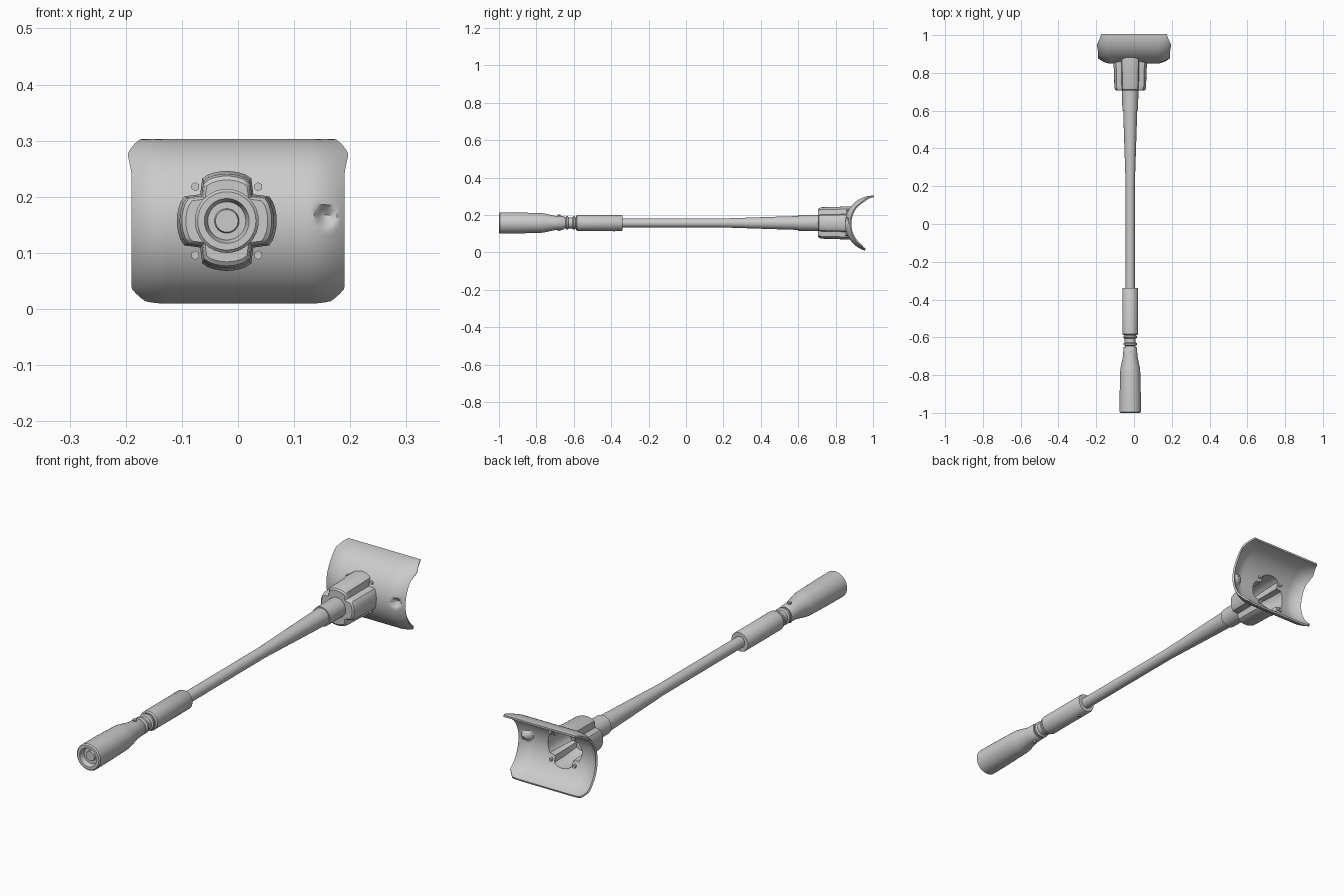
import bpy, bmesh, math
from mathutils import Vector, Matrix

if "Cube" in bpy.data.objects:
    bpy.data.objects.remove(bpy.data.objects["Cube"])

CX, CZ = -0.02, 0.157          # axis of the handle, along y
AY, AZ, AR = 1.0, 0.153, 0.15  # arc of the curved plate

grey = bpy.data.materials.new("plain_grey")
grey.diffuse_color = (0.6, 0.6, 0.6, 1)
grey.use_nodes = True
grey.node_tree.nodes["Principled BSDF"].inputs["Base Color"].default_value = grey.diffuse_color


def finish(name, bm, fix=True):
    if fix:
        bmesh.ops.recalc_face_normals(bm, faces=bm.faces)
    me = bpy.data.meshes.new(name)
    bm.to_mesh(me)
    bm.free()
    ob = bpy.data.objects.new(name, me)
    bpy.context.collection.objects.link(ob)
    me.materials.append(grey)
    return ob


def smooth(ob, angle=35):
    bpy.ops.object.select_all(action='DESELECT')
    ob.select_set(True)
    bpy.context.view_layer.objects.active = ob
    bpy.ops.object.shade_smooth_by_angle(angle=math.radians(angle))


def loft(name, rings):
    bm = bmesh.new()
    loops = [[bm.verts.new(p) for p in r] for r in rings]
    n = len(loops[0])
    for a, b in zip(loops, loops[1:]):
        for i in range(n):
            j = (i + 1) % n
            bm.faces.new((a[i], a[j], b[j], b[i]))
    bm.faces.new(loops[0])
    bm.faces.new(loops[-1][::-1])
    return finish(name, bm)


def turned(name, profile, n=32):
    """Round part along the handle axis from (y, radius) pairs."""
    ob = loft(name, [[(CX + r * math.cos(2 * math.pi * i / n), y,
                       CZ + r * math.sin(2 * math.pi * i / n)) for i in range(n)]
                     for y, r in profile])
    smooth(ob)


def peg(name, start, end, r, n):
    a, b = Vector(start), Vector(end)
    rot = (b - a).to_track_quat('Z', 'Y').to_matrix().to_4x4()
    bm = bmesh.new()
    bmesh.ops.create_cone(bm, cap_ends=True, segments=n, radius1=r, radius2=r,
                          depth=(b - a).length,
                          matrix=Matrix.Translation((a + b) / 2) @ rot)
    finish(name, bm)


# Handle grip with stepped end
turned("grip", [(-0.985, 0.018), (-0.985, 0.020), (-0.978, 0.022), (-0.978, 0.034),
                (-0.992, 0.037), (-1.0, 0.040), (-1.0, 0.052), (-0.995, 0.057),
                (-0.90, 0.056), (-0.78, 0.053), (-0.76, 0.051), (-0.70, 0.038),
                (-0.655, 0.036), (-0.65, 0.033)])
turned("neck", [(-0.66, 0.028), (-0.645, 0.028), (-0.64, 0.036), (-0.632, 0.036),
                (-0.627, 0.029), (-0.607, 0.029), (-0.602, 0.036), (-0.594, 0.036),
                (-0.59, 0.030), (-0.57, 0.030)])
turned("sleeve", [(-0.588, 0.036), (-0.583, 0.042), (-0.344, 0.042), (-0.34, 0.040)])
turned("rod", [(-0.36, 0.024), (0.20, 0.024), (0.35, 0.029), (0.50, 0.034),
               (0.60, 0.037), (0.60, 0.042), (0.725, 0.043)])

# Small pins on the grip and sleeve
for s in (1, -1):
    peg("grip_pin", (CX, -0.68, CZ + s * 0.02), (CX, -0.68, CZ + s * 0.044), 0.008, 10)
peg("sleeve_pin", (CX, -0.385, CZ - 0.03), (CX, -0.385, CZ - 0.046), 0.006, 8)


# Four-lobed hub
def lobe(k, n=48):
    a = 2 * math.pi * k / n
    d = abs((math.degrees(a) + 45) % 90 - 45)
    t = max(0.0, min(1.0, (d - 27) / 18))
    r = 0.089 - 0.022 * t * t * (3 - 2 * t)
    return r * math.cos(a), r * math.sin(a)


def lobed_ring(y, s, follow=False):
    pts = []
    for k in range(48):
        x, z = lobe(k)
        x, z = CX + x * s, CZ + z * s
        yy = y
        if follow:  # sit on the curved plate
            yy = AY - math.sqrt(AR ** 2 - (z - AZ) ** 2) + 0.006
        pts.append((x, yy, z))
    return pts


hub = loft("hub", [lobed_ring(0.706, 0.42), lobed_ring(0.706, 0.82), lobed_ring(0.711, 0.90),
                   lobed_ring(0.725, 0.945), lobed_ring(0.82, 0.97), lobed_ring(0.835, 1.0),
                   lobed_ring(0, 1.0, True), lobed_ring(0, 0.92, True),
                   lobed_ring(0.80, 0.88), lobed_ring(0.735, 0.70)])
smooth(hub)


# Curved plate
def half_width(z):
    pts = [(-73, 0.165), (-61, 0.190), (45, 0.190), (68, 0.197), (92, 0.172)]
    for (a, wa), (b, wb) in zip(pts, pts[1:]):
        if z <= b:
            return wa + (wb - wa) * (z - a) / (b - a)
    return pts[-1][1]


NX, NP = 56, 44
bm = bmesh.new()
grid = []
for i in range(NP + 1):
    deg = -73 + 165 * i / NP
    phi = math.radians(deg)
    row = []
    for j in range(NX + 1):
        u = 2 * j / NX - 1
        x = u * half_width(deg)
        edge = max(0.0, (abs(x) - 0.125) / 0.068)
        r = AR - 0.03 * edge ** 2 * max(0.0, math.cos(phi)) ** 0.7
        y, z = AY - r * math.cos(phi), AZ + r * math.sin(phi)
        # shallow dent near one side
        y += 0.018 * max(0.0, min(1.0, 1.5 - math.hypot(x - 0.156, z - 0.166) / 0.014))
        row.append(bm.verts.new((x, y, z)))
    grid.append(row)
for a, b in zip(grid, grid[1:]):
    for j in range(NX):
        bm.faces.new((a[j], a[j + 1], b[j + 1], b[j]))
plate = finish("curved_plate", bm, fix=False)
mod = plate.modifiers.new("thickness", 'SOLIDIFY')
mod.thickness, mod.offset = 0.008, -1

# Opening through the plate behind the hub
cutter = loft("opening_cutter", [lobed_ring(0.80, 0.915), lobed_ring(0.98, 0.915)])
cutter.hide_render = True
cut = plate.modifiers.new("opening", 'BOOLEAN')
cut.operation, cut.solver, cut.object = 'DIFFERENCE', 'EXACT', cutter
bpy.ops.object.select_all(action='DESELECT')
plate.select_set(True)
bpy.context.view_layer.objects.active = plate
for m in ("thickness", "opening"):
    bpy.ops.object.modifier_apply(modifier=m)
bpy.data.objects.remove(cutter)
smooth(plate, 40)

# Hexagonal bolts through the plate around the hub
for sx in (-1, 1):
    for sz in (-1, 1):
        x, z = CX + sx * 0.056, CZ + sz * 0.061
        y = AY - math.sqrt(AR ** 2 - (z - AZ) ** 2)
        peg("bolt", (x, y - 0.008, z), (x, y + 0.018, z), 0.008, 6)
